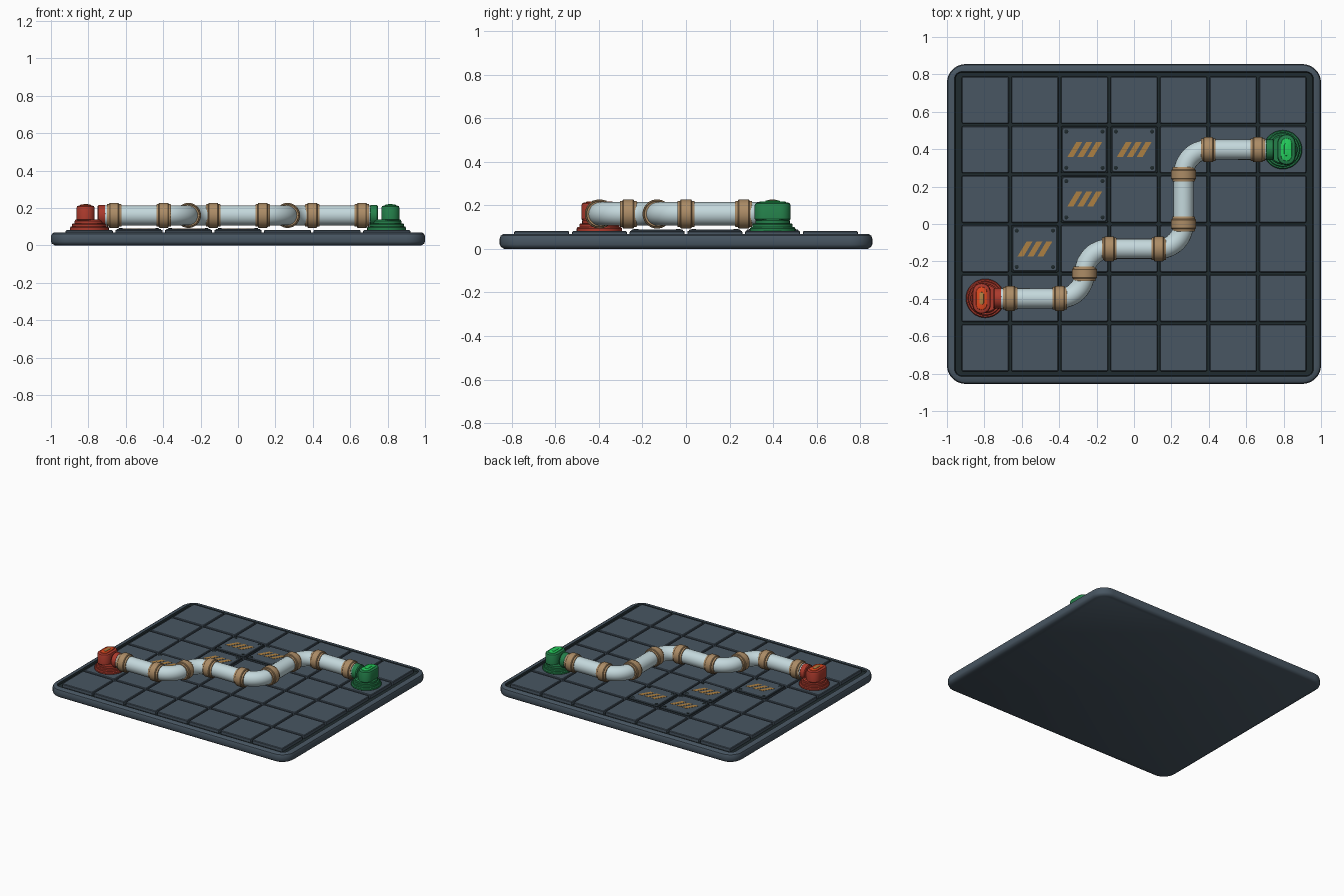
import bpy, bmesh, math
from mathutils import Matrix, Vector

if "Cube" in bpy.data.objects:
    bpy.data.objects.remove(bpy.data.objects["Cube"], do_unlink=True)


def material(name, r, g, b):
    def linear(c):
        c /= 255
        return c / 12.92 if c < 0.04 else ((c + 0.055) / 1.055) ** 2.4
    colour = (linear(r), linear(g), linear(b), 1)
    m = bpy.data.materials.new(name)
    m.diffuse_color = colour
    m.use_nodes = True
    m.node_tree.nodes["Principled BSDF"].inputs["Base Color"].default_value = colour
    return m


SLATE = material("slate", 72, 86, 98)
DARK = material("dark groove", 32, 43, 46)
PIPE = material("pale pipe", 196, 216, 220)
TAN = material("tan brass", 172, 140, 102)
HAZARD = material("hazard ochre", 172, 128, 66)
RED = material("red", 172, 58, 44)
BRIGHT_RED = material("bright red", 222, 72, 30)
GREEN = material("green", 36, 128, 74)
BRIGHT_GREEN = material("bright green", 36, 206, 92)

PITCH = 0.265
TILE_TOP = 0.081
PIPE_Z = 0.16


def finish(name, bm, mats, angle=35):
    bmesh.ops.recalc_face_normals(bm, faces=bm.faces)
    me = bpy.data.meshes.new(name)
    bm.to_mesh(me)
    bm.free()
    for m in mats:
        me.materials.append(m)
    me.shade_smooth()
    me.set_sharp_from_angle(angle=math.radians(angle))
    ob = bpy.data.objects.new(name, me)
    bpy.context.collection.objects.link(ob)
    return ob


def loft(bm, levels, x=0, y=0, steps=6, dark_bands=()):
    """Stack rounded rectangles (width, depth, corner radius, height) into a solid."""
    rings = []
    for w, d, r, z in levels:
        ring = []
        for k, (sx, sy) in enumerate(((1, 1), (-1, 1), (-1, -1), (1, -1))):
            for i in range(steps + 1):
                a = (k + i / steps) * math.pi / 2
                ring.append(bm.verts.new((x + sx * (w / 2 - r) + r * math.cos(a),
                                          y + sy * (d / 2 - r) + r * math.sin(a), z)))
        rings.append(ring)
    n = len(rings[0])
    for band, (a, b) in enumerate(zip(rings, rings[1:])):
        for i in range(n):
            f = bm.faces.new((a[i], a[(i + 1) % n], b[(i + 1) % n], b[i]))
            f.material_index = int(band in dark_bands)
    bm.faces.new(rings[0][::-1])
    top = bm.faces.new(rings[-1])
    top.material_index = int(len(levels) - 1 in dark_bands)


def lathe(name, profile, mat, location, direction):
    """Turn (radius, offset) pairs about an axis."""
    bm = bmesh.new()
    loft(bm, [(2 * r, 2 * r, r * 0.9999, z) for r, z in profile], steps=9)
    bmesh.ops.remove_doubles(bm, verts=bm.verts, dist=0.0001)
    rot = Vector(direction).to_track_quat('Z', 'Y').to_matrix().to_4x4()
    bm.transform(Matrix.Translation(location) @ rot)
    return finish(name, bm, [mat])


# Board with raised rim and dark recess
bm = bmesh.new()
W, D = 2.0, 1.71
loft(bm, [(W - .04, D - .04, .08, 0), (W - .01, D - .01, .095, .009), (W, D, .1, .02),
          (W, D, .1, .048), (W - .01, D - .01, .095, .061), (W - .035, D - .035, .083, .069),
          (W - .08, D - .08, .04, .069), (W - .09, D - .09, .035, .056)],
     steps=8, dark_bands=(6, 7))
finish("board", bm, [SLATE, DARK])

# Floor tiles
bm = bmesh.new()
for col in range(7):
    for row in range(6):
        s = PITCH - 0.013
        loft(bm, [(s, s, .008, .05), (s, s, .008, TILE_TOP - .004),
                  (s - .008, s - .008, .005, TILE_TOP)],
             (col - 3) * PITCH, (row - 2.5) * PITCH, steps=2)
finish("floor_tiles", bm, [SLATE], 25)

# Blocked cells: plate, corner bolts and hazard stripes
for col, row in ((-1, 1.5), (0, 1.5), (-1, .5), (-2, -.5)):
    cx, cy = col * PITCH, row * PITCH
    bm = bmesh.new()
    loft(bm, [(.25, .25, .01, TILE_TOP - .002), (.25, .25, .01, TILE_TOP + .001)], cx, cy, 2)
    finish("plate_border", bm, [DARK])
    bm = bmesh.new()
    top = TILE_TOP + .007
    loft(bm, [(.238, .238, .012, TILE_TOP), (.238, .238, .012, top - .003),
              (.232, .232, .009, top)], cx, cy, 3)
    finish("blocked_plate", bm, [SLATE], 25)
    bm = bmesh.new()
    for sx in (-1, 1):
        for sy in (-1, 1):
            loft(bm, [(.022, .022, .0109, top - .002), (.022, .022, .0109, top + .002),
                      (.015, .015, .0074, top + .004)], cx + sx * .097, cy + sy * .097, 3)
    finish("plate_bolts", bm, [DARK])
    bm = bmesh.new()
    for i in range(3):
        x = cx - .092 + i * .053
        base = [bm.verts.new((x + dx, cy + dy, top + .0015)) for dx, dy in
                ((0, -.04), (.032, -.04), (.08, .04), (.048, .04))]
        face = bm.faces.new(base)
        side = bmesh.ops.extrude_face_region(bm, geom=[face])["geom"]
        for v in side:
            if isinstance(v, bmesh.types.BMVert):
                v.co.z -= .003
    finish("hazard_stripes", bm, [HAZARD])

# Pipe run with quarter-circle elbows at the turns
H = PITCH / 2
corners = [Vector(c) * PITCH for c in
           ((-2.72, -1.5), (-1, -1.5), (-1, -.5), (1, -.5), (1, 1.5), (2.72, 1.5))]
path = [corners[0]]
for prev, c, nxt in zip(corners, corners[1:], corners[2:]):
    into, out = (c - prev).normalized(), (nxt - c).normalized()
    centre = c - into * H + out * H
    for i in range(13):
        a = i / 12 * math.pi / 2
        path.append(centre - out * H * math.cos(a) + into * H * math.sin(a))
path.append(corners[-1])
# drop the repeated point where two elbows meet
path = [p for i, p in enumerate(path) if i == 0 or (p - path[i - 1]).length > .001]
curve = bpy.data.curves.new("pipe_path", 'CURVE')
curve.dimensions = '3D'
curve.bevel_depth = .054
curve.bevel_resolution = 8
curve.use_fill_caps = True
spline = curve.splines.new('POLY')
spline.points.add(len(path) - 1)
for point, p in zip(spline.points, path):
    point.co = (p.x, p.y, PIPE_Z, 1)
helper = bpy.data.objects.new("pipe_helper", curve)
bpy.context.collection.objects.link(helper)
graph = bpy.context.evaluated_depsgraph_get()
bm = bmesh.new()
temp = bpy.data.meshes.new_from_object(helper.evaluated_get(graph))
bm.from_mesh(temp)
bpy.data.objects.remove(helper, do_unlink=True)
bpy.data.meshes.remove(temp)
for f in bm.faces:
    f.material_index = 0
finish("pipe", bm, [PIPE], 40)

# Collars on every cell boundary along the pipe
half = [(.050, -.039), (.058, -.039), (.060, -.036), (.060, -.027), (.064, -.026), (.067, -.022)]
collar = half + [(r, -z) for r, z in reversed(half)]
for u, v, axis in ((-2.5, -1.5, 'X'), (-1.5, -1.5, 'X'), (-1, -1, 'Y'), (-.5, -.5, 'X'),
                   (.5, -.5, 'X'), (1, 0, 'Y'), (1, 1, 'Y'), (1.5, 1.5, 'X'), (2.5, 1.5, 'X')):
    lathe("collar", collar, TAN, (u * PITCH, v * PITCH, PIPE_Z),
          (1, 0, 0) if axis == 'X' else (0, 1, 0))

# Start and end stations
for label, side, body, lamp, mark in (("start", -1, RED, BRIGHT_RED, HAZARD),
                                      ("end", 1, GREEN, BRIGHT_GREEN, BRIGHT_GREEN)):
    cx, cy = side * 3 * PITCH, side * 1.5 * PITCH
    lathe(label + "_base", [(.100, .079), (.104, .083), (.104, .094), (.099, .100), (.092, .100),
                            (.092, .112), (.087, .117), (.079, .117), (.079, .130), (.072, .138)],
          body, (cx, cy, 0), (0, 0, 1))
    lathe(label + "_socket", [(.050, -.024), (.055, -.019), (.055, .015), (.050, .022)],
          body, (side * .727, cy, PIPE_Z), (1, 0, 0))
    bx = cx + side * .020
    for part, mat, w, d, z0, z1, bevel in (("_body", body, .098, .165, .130, .213, .014),
                                           ("_lamp", lamp, .058, .122, .205, .218, .004),
                                           ("_mark", mark, .024, .066, .214, .221, .002)):
        bm = bmesh.new()
        r = w / 2 - .001
        loft(bm, [(w - bevel, d - bevel, r - bevel / 2, z0), (w, d, r, z0 + bevel / 2),
                  (w, d, r, z1 - bevel), (w - bevel * .6, d - bevel * .6, r - bevel * .3, z1 - bevel * .3),
                  (w - bevel * 2, d - bevel * 2, r - bevel, z1)], bx, cy)
        finish(label + part, bm, [mat])
